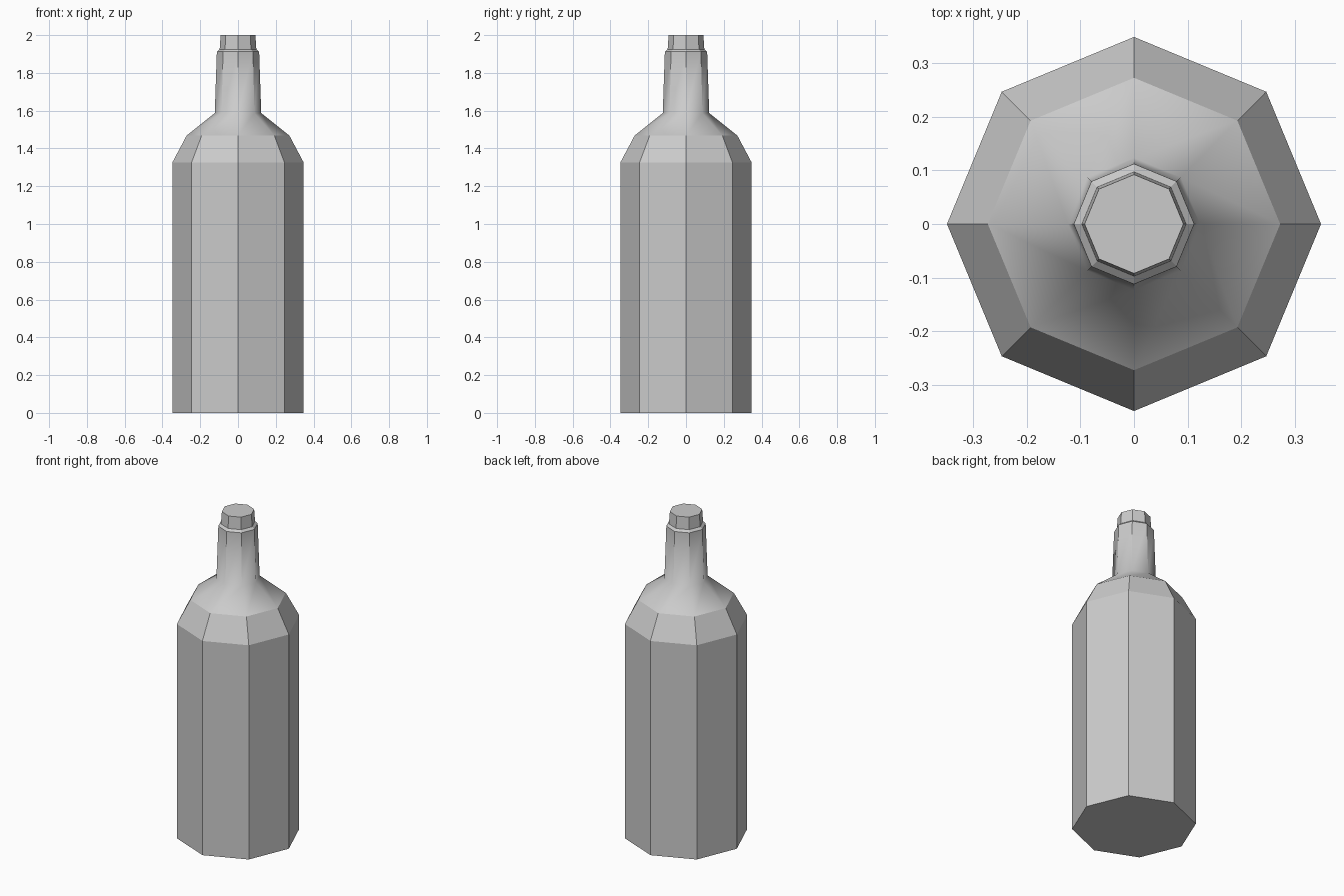
import bpy, bmesh
from math import cos, sin, pi

if "Cube" in bpy.data.objects:
    bpy.data.objects.remove(bpy.data.objects["Cube"])

SIDES = 8
# Bottle profile: (radius, height) from base to mouth
PROFILE = [(0.348, 0.0), (0.348, 1.325), (0.272, 1.468), (0.123, 1.587),
           (0.112, 1.912), (0.097, 1.925), (0.092, 2.0)]

bm = bmesh.new()
rings = [[bm.verts.new((r * cos(2 * pi * i / SIDES), r * sin(2 * pi * i / SIDES), z))
          for i in range(SIDES)] for r, z in PROFILE]

# Walls: upper shoulder and neck blend smoothly, with creased corners
for level, (low, high) in enumerate(zip(rings, rings[1:])):
    for i in range(SIDES):
        j = (i + 1) % SIDES
        face = bm.faces.new((low[i], low[j], high[j], high[i]))
        face.smooth = level in (2, 3)
    if level != 2:
        for a, b in zip(low, high):
            bm.edges.get((a, b)).smooth = False

# Flat base and closed mouth
bm.faces.new(rings[0][::-1])
bm.faces.new(rings[-1])

mesh = bpy.data.meshes.new("bottle")
bm.to_mesh(mesh)
bm.free()
bottle = bpy.data.objects.new("bottle", mesh)
bpy.context.collection.objects.link(bottle)
